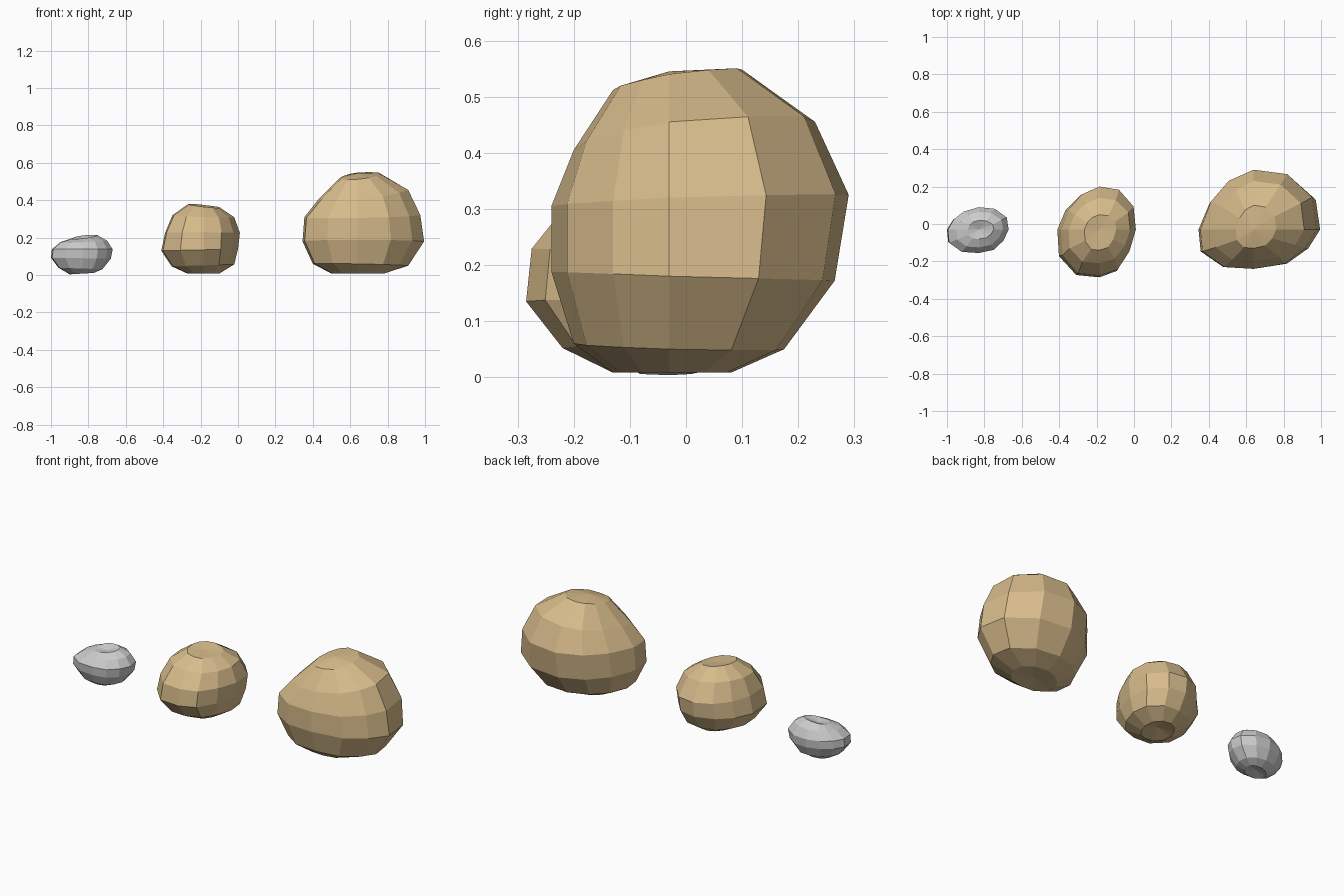
import bpy, bmesh, math

if "Cube" in bpy.data.objects:
    bpy.data.objects.remove(bpy.data.objects["Cube"])

tan = bpy.data.materials.new("sandstone")
tan.diffuse_color = (0.68, 0.50, 0.26, 1)
tan.use_nodes = True
tan.node_tree.nodes["Principled BSDF"].inputs["Base Color"].default_value = tan.diffuse_color

SEG = 12
# Shared unevenness around each ring (starting at +x, counter-clockwise)
BUMP = [1, 1.08, 1.07, 1, .94, .93, 1, 1.11, 1.1, 1, 1, .95]


def rock(name, pole, z_bottom, z_top, rings, mat=None):
    """Lumpy 12 x 7 sphere. Ring = west, east, south, north extents, z, z-tilt in x and y."""
    px, py = pole
    bm = bmesh.new()
    loops = []
    for w, e, s, n, z, tx, ty in rings:
        loop = []
        for k in range(SEG):
            a = 2 * math.pi * k / SEG
            c, d = math.cos(a), math.sin(a)
            x = px + c * BUMP[k] * (e - px if c > 0 else px - w)
            y = py + d * BUMP[k] * (n - py if d > 0 else py - s)
            loop.append(bm.verts.new((x, y, max(0, z + tx * c + ty * d))))
        loops.append(loop)
    low = bm.verts.new((px, py, z_bottom))
    top = bm.verts.new((px, py, z_top))
    for k in range(SEG):
        j = (k + 1) % SEG
        bm.faces.new((low, loops[0][j], loops[0][k]))
        bm.faces.new((top, loops[-1][k], loops[-1][j]))
        for a, b in zip(loops, loops[1:]):
            bm.faces.new((a[k], a[j], b[j], b[k]))
    me = bpy.data.meshes.new(name)
    bm.to_mesh(me)
    bm.free()
    if mat:
        me.materials.append(mat)
    ob = bpy.data.objects.new(name, me)
    bpy.context.collection.objects.link(ob)


# Large boulder
rock("large_rock", (.64, -.03), .02, .545, [
    (.50, .78, -.13, .08, .008, 0, 0),
    (.40, .91, -.20, .175, .055, -.005, -.005),
    (.345, .995, -.24, .265, .18, 0, -.008),
    (.355, .975, -.24, .29, .315, .005, .01),
    (.43, .91, -.20, .23, .43, .025, .025),
    (.545, .76, -.13, .10, .53, .01, .018)], tan)

# Medium boulder with a shallow dip on top
rock("medium_rock", (-.185, -.03), .03, .365, [
    (-.27, -.10, -.13, .07, .008, 0, 0),
    (-.355, -.02, -.22, .14, .052, .005, 0),
    (-.41, .00, -.285, .19, .135, .005, 0),
    (-.39, .01, -.275, .20, .225, 0, -.004),
    (-.35, -.02, -.21, .14, .315, -.006, .005),
    (-.265, -.095, -.14, .05, .37, -.01, .005)], tan)

# Small grey stone
rock("small_stone", (-.83, -.03), .02, .19, [
    (-.90, -.77, -.085, .02, .008, .004, 0),
    (-.96, -.725, -.125, .06, .035, -.004, 0),
    (-1.0, -.68, -.15, .085, .09, -.003, 0),
    (-.995, -.67, -.155, .09, .138, 0, 0),
    (-.95, -.70, -.125, .065, .18, .004, .005),
    (-.89, -.75, -.08, .02, .204, .008, .008)])
